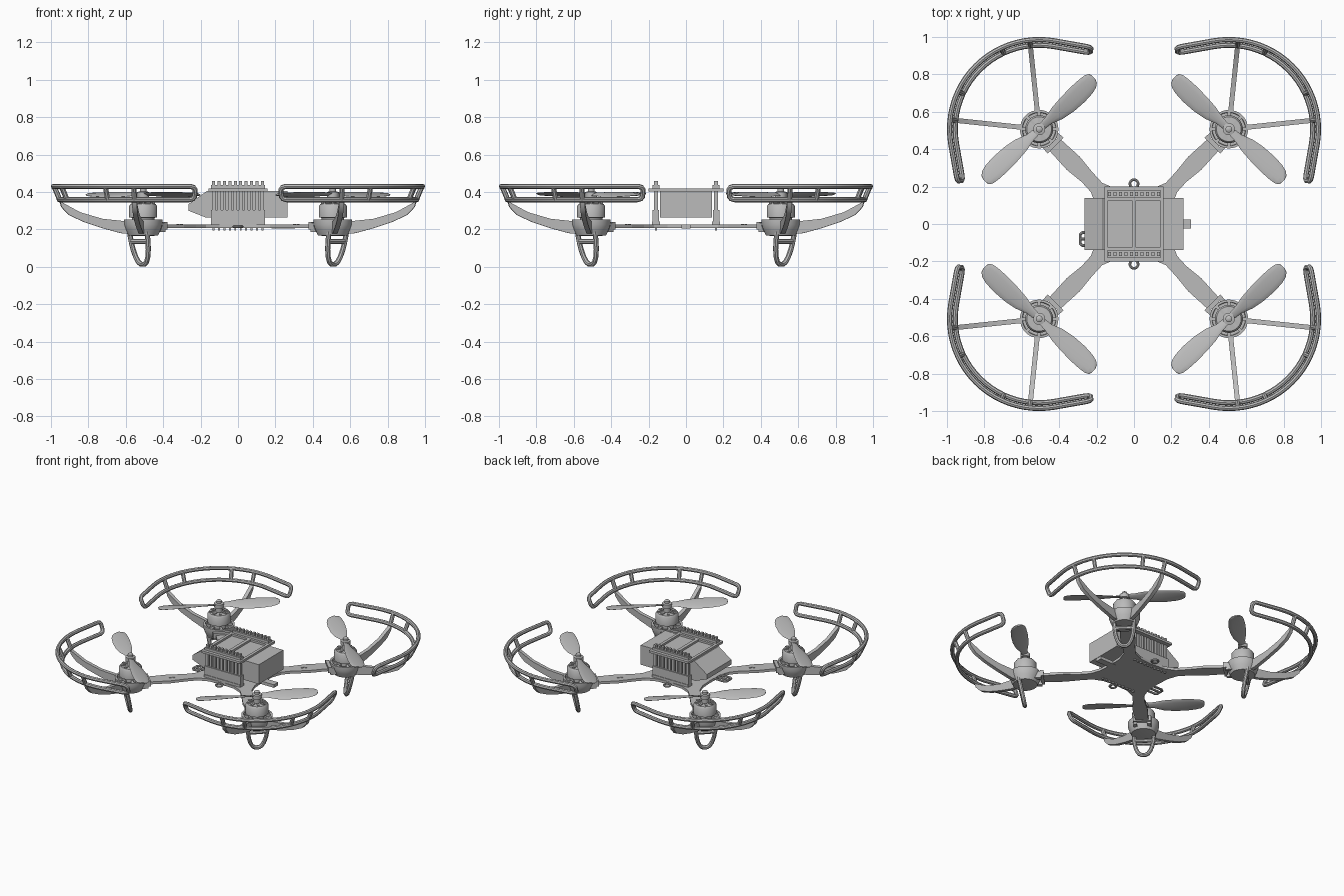
import bpy, bmesh, math
from mathutils import Matrix, Vector

if "Cube" in bpy.data.objects:
    bpy.data.objects.remove(bpy.data.objects["Cube"], do_unlink=True)

grey = bpy.data.materials.new("plain grey")
grey.use_nodes = True
grey.diffuse_color = (0.5, 0.5, 0.5, 1)
grey.node_tree.nodes["Principled BSDF"].inputs["Base Color"].default_value = grey.diffuse_color

MOTOR = Vector((0.507, 0.507, 0))
DIAG = math.radians(45)


def place(name, mesh, mirror="", smooth=True):
    """Link a mesh with its material, mirror axes and shading."""
    ob = bpy.data.objects.new(name, mesh)
    bpy.context.collection.objects.link(ob)
    mesh.materials.clear()
    mesh.materials.append(grey)
    if mirror:
        mod = ob.modifiers.new("Mirror", "MIRROR")
        mod.use_axis = ("x" in mirror, "y" in mirror, False)
        mod.use_mirror_merge = False
    if smooth:
        bpy.ops.object.select_all(action="DESELECT")
        ob.select_set(True)
        bpy.context.view_layer.objects.active = ob
        bpy.ops.object.shade_smooth_by_angle(angle=math.radians(40))
    return ob


def finish(name, bm, mirror="", smooth=True):
    bmesh.ops.recalc_face_normals(bm, faces=bm.faces)
    mesh = bpy.data.meshes.new(name)
    bm.to_mesh(mesh)
    bm.free()
    return place(name, mesh, mirror, smooth)


def add_box(bm, lo, hi, matrix=Matrix()):
    lo, hi = Vector(lo), Vector(hi)
    size = Matrix.Diagonal((*(hi - lo), 1))
    bmesh.ops.create_cube(bm, size=1, matrix=matrix @ Matrix.Translation((lo + hi) / 2) @ size)


def add_prism(bm, points, z0, z1, matrix=Matrix()):
    """Extrude a flat outline along local z."""
    face = bm.faces.new([bm.verts.new(matrix @ Vector((x, y, z0))) for x, y in points])
    top = bmesh.ops.extrude_face_region(bm, geom=[face])["geom"]
    step = matrix.to_3x3() @ Vector((0, 0, z1 - z0))
    bmesh.ops.translate(bm, verts=[v for v in top if isinstance(v, bmesh.types.BMVert)], vec=step)


def add_loft(bm, rings):
    rows = [[bm.verts.new(p) for p in ring] for ring in rings]
    n = len(rows[0])
    for a, b in zip(rows, rows[1:]):
        for i in range(n):
            bm.faces.new((a[i], a[(i + 1) % n], b[(i + 1) % n], b[i]))
    bm.faces.new(rows[0])
    bm.faces.new(rows[-1])


def add_lathe(bm, profile, centre, n=32):
    add_loft(bm, [[centre + Vector((r * math.cos(math.tau * i / n), r * math.sin(math.tau * i / n), z))
                   for i in range(n)] for r, z in profile])


def tube(name, paths, radius, mirror="", closed=False):
    """Round bars along one or more paths."""
    curve = bpy.data.curves.new(name, "CURVE")
    curve.dimensions = "3D"
    curve.bevel_depth, curve.bevel_resolution = radius, 2
    curve.use_fill_caps = True
    for k, path in enumerate(paths):
        spline = curve.splines.new("POLY")
        spline.points.add(len(path) - 1)
        for p, co in zip(spline.points, path):
            p.co = (*co, 1)
        spline.use_cyclic_u = closed and k == 0
    temp = bpy.data.objects.new(name + "_path", curve)
    bpy.context.collection.objects.link(temp)
    mesh = bpy.data.meshes.new_from_object(temp.evaluated_get(bpy.context.evaluated_depsgraph_get()))
    bpy.data.objects.remove(temp)
    return place(name, mesh, mirror)


# Propeller guard: two rails joined at rounded ends, with uprights
def rim(degrees, up, tail=0):
    a = math.radians(degrees)
    out, along = Vector((math.cos(a), math.sin(a), 0)), Vector((-math.sin(a), math.cos(a), 0))
    return MOTOR + out * (0.449 + 0.03 * up) + along * tail + Vector((0, 0, 0.359 + 0.071 * up))


sweep = [-10 + 5 * i for i in range(23)]
ends = [(1, 0.17), (0.93, 0.19), (0.75, 0.199), (0.25, 0.199), (0.07, 0.19), (0, 0.17)]
loop = [rim(a, 1) for a in sweep] + [rim(100, u, t) for u, t in ends]
loop += [rim(a, 0) for a in reversed(sweep)] + [rim(-10, u, -t) for u, t in reversed(ends)]
uprights = [[rim(a, 0), rim(a, 1)] for a in (6, 25, 65, 84)]
tube("propeller_guard", [loop] + uprights, 0.014, "xy", True)

# Curved blades that carry the guard
bm = bmesh.new()
outline = [(0.06, 0.175), (0.12, 0.18), (0.22, 0.207), (0.32, 0.24), (0.40, 0.278), (0.44, 0.32),
           (0.45, 0.355), (0.425, 0.338), (0.34, 0.292), (0.22, 0.257), (0.06, 0.24)]
for a in (6, 84):
    turn = Matrix.Translation(MOTOR) @ Matrix.Rotation(math.radians(a), 4, "Z") @ Matrix.Rotation(math.pi / 2, 4, "X")
    add_prism(bm, outline, -0.013, 0.013, turn)
finish("guard_spoke", bm, "xy")

# Landing leg: a U loop across the arm direction, leaning out towards its top
side, outward = Vector((-1, 1, 0)).normalized(), Vector((1, 1, 0)).normalized()


def leg_point(t, z):
    return MOTOR + side * t + outward * (0.2 * z) + Vector((0, 0, z))


half = [(0.066, 0.19), (0.064, 0.14), (0.058, 0.095), (0.046, 0.053), (0.03, 0.025), (0.012, 0.014)]
leg = [leg_point(t, z) for t, z in half] + [leg_point(-t, z) for t, z in reversed(half)]
tube("landing_leg", [leg, [leg_point(t, 0.135) for t in (-0.06, 0.06)]], 0.014, "xy")

# Motor mount, motor and prop nut
bm = bmesh.new()
add_lathe(bm, [(0.05, 0.165), (0.08, 0.168), (0.095, 0.2), (0.103, 0.225), (0.103, 0.252),
               (0.09, 0.252), (0.088, 0.235), (0.01, 0.235)], MOTOR)
finish("motor_mount", bm, "xy")
bm = bmesh.new()
add_lathe(bm, [(0.06, 0.23), (0.06, 0.262), (0.075, 0.265), (0.075, 0.325), (0.066, 0.337), (0.022, 0.34),
               (0.022, 0.37), (0.032, 0.372), (0.032, 0.4), (0.018, 0.403), (0.018, 0.418), (0.008, 0.425)], MOTOR)
finish("motor", bm, "xy")
bm = bmesh.new()
for i in range(8):
    turn = Matrix.Translation(MOTOR) @ Matrix.Rotation(math.tau * i / 8, 4, "Z")
    add_box(bm, (0.03, -0.007, 0.33), (0.062, 0.007, 0.344), turn)
    add_box(bm, (0.055, -0.008, 0.23), (0.092, 0.008, 0.252), turn)
finish("motor_ribs", bm, "xy", False)

# Clamp holding the mount on the arm, with two screws along the arm
bm = bmesh.new()
turn = Matrix.Translation(MOTOR) @ Matrix.Rotation(DIAG, 4, "Z")
add_box(bm, (-0.125, -0.06, 0.2), (-0.102, 0.06, 0.24), turn)
for y in (-0.046, 0.046):
    add_box(bm, (-0.11, y - 0.012, 0.185), (-0.06, y + 0.012, 0.235), turn)
for x in (-0.29, -0.265):
    add_lathe(bm, [(0.008, 0.22), (0.008, 0.229)], turn @ Vector((x, 0, 0)), 10)
finish("arm_clamp", bm, "xy", False)

# Two-blade propeller with twist
stations = [(0.01, 0, 0.02), (0.07, 0, 0.026), (0.13, 0.004, 0.044), (0.2, 0.006, 0.053), (0.28, 0.005, 0.056),
            (0.34, 0.003, 0.052), (0.375, 0, 0.045), (0.395, -0.003, 0.032), (0.402, -0.005, 0.014)]
bm = bmesh.new()
for spin in (137, 317):
    turn = Matrix.Translation(MOTOR + Vector((0, 0, 0.388))) @ Matrix.Rotation(math.radians(spin), 4, "Z")
    rings = []
    for r, shift, width in stations:
        twist = turn @ Matrix.Rotation(math.radians(35 * r - 22), 4, "X")
        rings.append([twist @ Vector((r, shift + width * math.cos(math.tau * i / 12),
                                      0.006 * math.sin(math.tau * i / 12))) for i in range(12)])
    add_loft(bm, rings)
finish("propeller", bm, "xy")

# Cross-shaped base plate with arms that taper outwards
quarter = [(0.2, 0), (0.205, 0.1), (0.23, 0.17), (0.28, 0.225), (0.36, 0.29), (0.455, 0.395),
           (0.395, 0.455), (0.29, 0.36), (0.225, 0.28), (0.17, 0.22), (0.1, 0.19), (0, 0.182)]
upper = quarter + [(-x, y) for x, y in reversed(quarter[:-1])]
plate = upper + [(x, -y) for x, y in reversed(upper[1:-1])]
bm = bmesh.new()
add_prism(bm, plate, 0.207, 0.225)
finish("base_plate", bm, smooth=False)

# Eyelets, side tab and side bracket on the base plate
ring = [Vector((0.022 * math.cos(math.tau * i / 20), 0.215 + 0.022 * math.sin(math.tau * i / 20), 0.216))
        for i in range(20)]
tube("eyelet", [ring], 0.007, "y", True)
bm = bmesh.new()
add_box(bm, (0.18, -0.024, 0.205), (0.305, 0.024, 0.227))
finish("side_tab", bm, smooth=False)
tube("side_bracket", [[(x, y, 0.217) for x, y in ((-0.19, -0.045), (-0.275, -0.045), (-0.288, -0.055),
     (-0.288, -0.105), (-0.275, -0.115), (-0.19, -0.115))], [(-0.19, -0.08, 0.217), (-0.288, -0.08, 0.217)]], 0.008)

# Battery pack with one wedge-shaped end
bm = bmesh.new()
pack = [(-0.265, 0.3), (-0.265, 0.335), (-0.165, 0.406), (0.265, 0.406), (0.265, 0.265), (-0.175, 0.265)]
add_prism(bm, pack, -0.14, 0.14, Matrix.Rotation(math.pi / 2, 4, "X"))
finish("battery_pack", bm, smooth=False)

# Top board: a frame with two open windows
bm = bmesh.new()
for s in (-1, 1):
    add_box(bm, (-0.158, min(s * 0.125, s * 0.2), 0.404), (0.158, max(s * 0.125, s * 0.2), 0.42))
for x0, x1 in ((-0.158, -0.138), (-0.012, 0.012), (0.138, 0.158)):
    add_box(bm, (x0, -0.125, 0.404), (x1, 0.125, 0.42))
finish("top_board", bm, smooth=False)

# Pin headers linking the base plate and the top board
bm = bmesh.new()
add_box(bm, (-0.145, 0.138, 0.224), (0.145, 0.182, 0.242))
add_box(bm, (-0.145, 0.144, 0.242), (0.145, 0.178, 0.303))
add_box(bm, (-0.145, 0.142, 0.42), (0.145, 0.178, 0.437))
for i in range(10):
    x = -0.13 + 0.0289 * i
    add_box(bm, (x - 0.009, 0.151, 0.25), (x + 0.009, 0.171, 0.41))
    add_box(bm, (x - 0.005, 0.155, 0.195), (x + 0.005, 0.167, 0.21))
    add_box(bm, (x - 0.008, 0.15, 0.43), (x + 0.008, 0.172, 0.458))
finish("pin_header", bm, "y", False)
